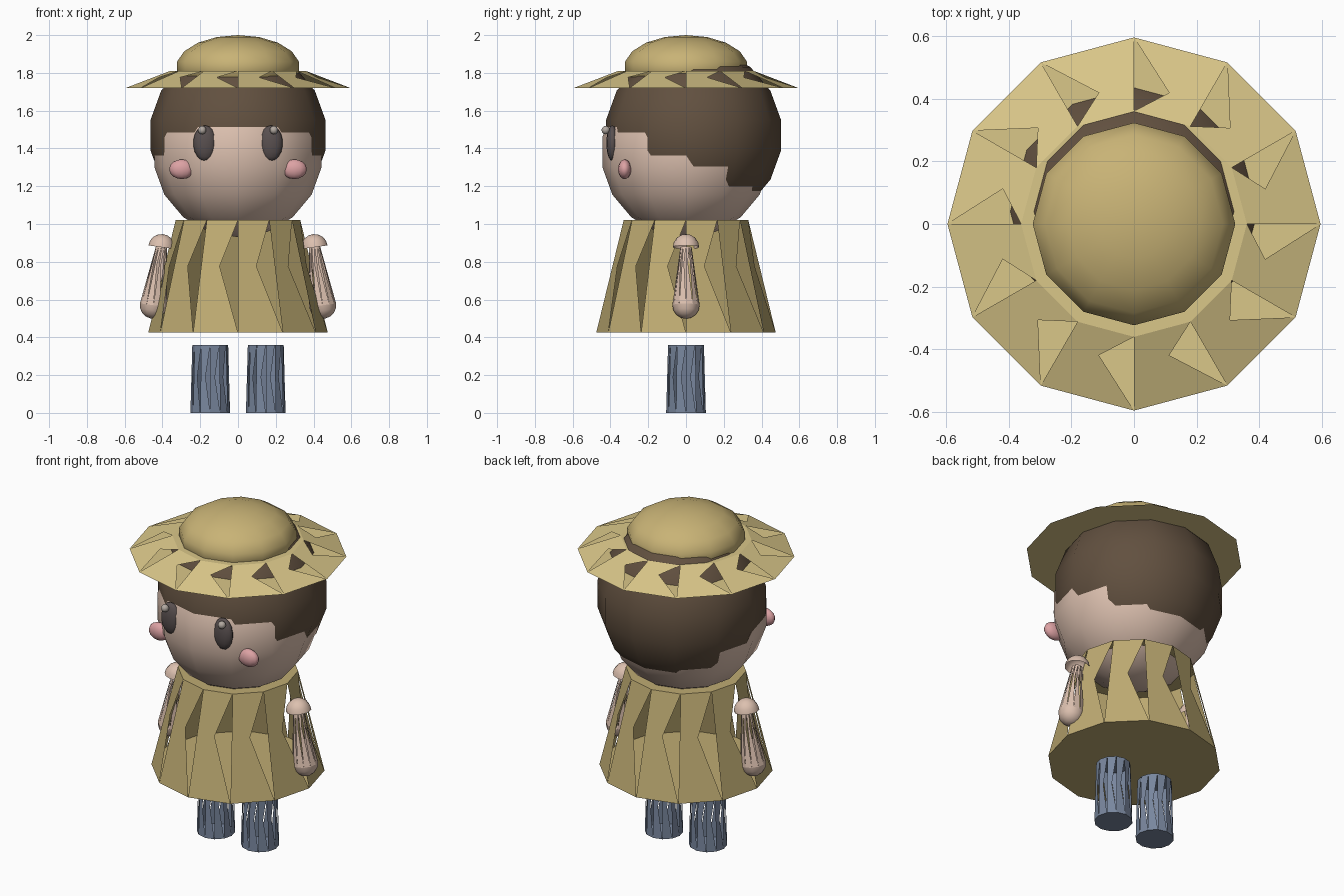
import bpy, bmesh, math
from mathutils import Matrix, Vector

if "Cube" in bpy.data.objects:
    bpy.data.objects.remove(bpy.data.objects["Cube"])


def material(name, rgb):
    m = bpy.data.materials.new(name)
    m.diffuse_color = (*rgb, 1)
    m.use_nodes = True
    m.node_tree.nodes["Principled BSDF"].inputs["Base Color"].default_value = m.diffuse_color
    return m


STRAW = material("straw", (0.70, 0.57, 0.25))
CROWN = material("crown_straw", (0.58, 0.45, 0.18))
CLOTH = material("cloth", (0.52, 0.41, 0.17))
SKIN = material("skin", (0.72, 0.53, 0.43))
HAIR = material("hair", (0.12, 0.08, 0.05))
EYE = material("eye", (0.10, 0.08, 0.08))
GLINT = material("glint", (0.45, 0.40, 0.36))
PINK = material("pink", (0.72, 0.36, 0.37))
DENIM = material("denim", (0.19, 0.24, 0.34))


def finish(bm, name, mat, loc, smooth, tilt=0):
    me = bpy.data.meshes.new(name)
    bm.to_mesh(me)
    bm.free()
    for p in me.polygons:
        p.use_smooth = smooth
    me.materials.append(mat)
    ob = bpy.data.objects.new(name, me)
    ob.location = loc
    ob.rotation_euler = (0, tilt, 0)
    bpy.context.collection.objects.link(ob)
    return ob


def ellipsoid(name, mat, loc, radii, u=12, v=9):
    bm = bmesh.new()
    bmesh.ops.create_uvsphere(bm, u_segments=u, v_segments=v, radius=1)
    bmesh.ops.transform(bm, matrix=Matrix.Diagonal((*radii, 1)), verts=bm.verts)
    return finish(bm, name, mat, loc, True)


def half_ball(name, mat, loc, r, up, tilt):
    bm = bmesh.new()
    bmesh.ops.create_uvsphere(bm, u_segments=12, v_segments=8, radius=r)
    bmesh.ops.bisect_plane(bm, geom=bm.verts[:] + bm.edges[:] + bm.faces[:], dist=1e-5,
                           plane_co=(0, 0, 0), plane_no=(0, 0, up), clear_inner=True)
    return finish(bm, name, mat, loc, True, tilt)


def slatted_frustum(name, mat, loc, r_low, r_top, h, n=12, tilt=0):
    """Capped frustum whose sides are crossed triangles, leaving slits between slats."""
    bm = bmesh.new()

    def ring(r, z):
        return [bm.verts.new((r * math.cos(2 * math.pi * i / n),
                              r * math.sin(2 * math.pi * i / n), z)) for i in range(n)]
    low, top = ring(r_low, 0), ring(r_top, h)
    bm.faces.new(low[::-1])
    bm.faces.new(top)
    for i in range(n):
        j = (i + 1) % n
        bm.faces.new((low[i], low[j], top[i]))
        bm.faces.new((low[i], top[i], top[j]))
    return finish(bm, name, mat, loc, False, tilt)


# Head and hair: two overlapping balls
ellipsoid("head", SKIN, (0, 0, 1.38), (0.45, 0.45, 0.45))
ellipsoid("hair", HAIR, (0, 0.04, 1.47), (0.47, 0.47, 0.47))

# Hat
slatted_frustum("hat_brim", STRAW, (0, 0, 1.72), 0.595, 0.36, 0.09)
ellipsoid("hat_crown", CROWN, (0, 0, 1.83), (0.328, 0.328, 0.17))

# Dress
slatted_frustum("dress", CLOTH, (0, 0, 0.425), 0.475, 0.33, 0.595)

# Paired parts
for side, s in (("left", 1), ("right", -1)):
    ellipsoid(side + "_eye", EYE, (s * 0.175, -0.39, 1.428), (0.062, 0.032, 0.094))
    ellipsoid(side + "_eye_glint", GLINT, (s * 0.19, -0.425, 1.497), (0.022, 0.022, 0.022))
    ellipsoid(side + "_cheek", PINK, (s * 0.298, -0.325, 1.29), (0.066, 0.035, 0.052))

    # Leg
    slatted_frustum(side + "_leg", DENIM, (s * 0.147, 0, 0), 0.105, 0.095, 0.36)

    # Arm, with rounded shoulder and hand
    hand, shoulder = Vector((s * 0.448, 0, 0.57)), Vector((s * 0.405, 0, 0.877))
    axis = shoulder - hand
    tilt = math.atan2(axis.x, axis.z)
    slatted_frustum(side + "_arm", SKIN, hand, 0.072, 0.03, axis.length, 12, tilt)
    half_ball(side + "_hand", SKIN, hand, 0.072, -1, tilt)
    half_ball(side + "_shoulder", SKIN, shoulder, 0.07, 1, tilt)
